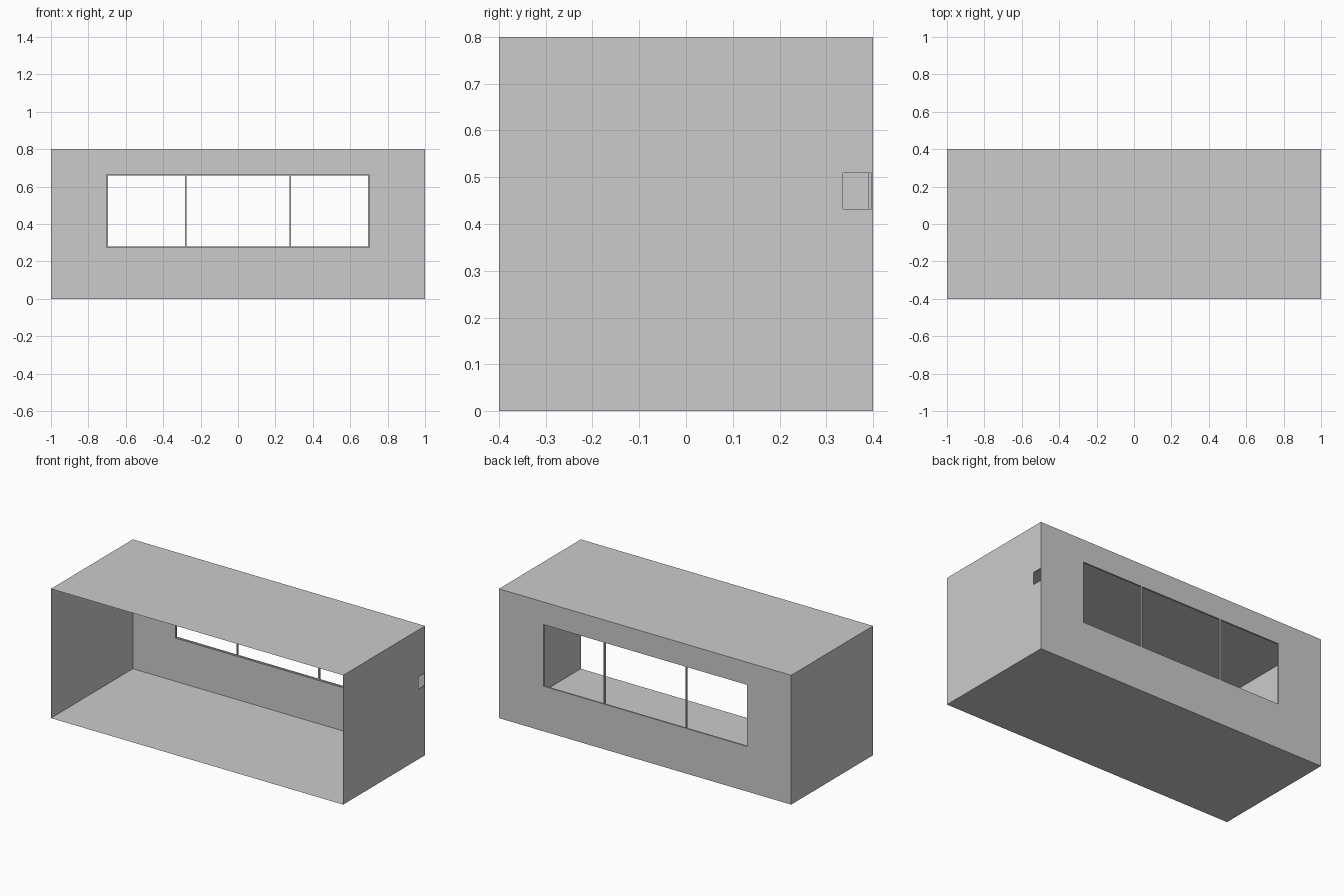
import bpy, bmesh

if "Cube" in bpy.data.objects:
    bpy.data.objects.remove(bpy.data.objects["Cube"])


def make_object(name, bm):
    bmesh.ops.remove_doubles(bm, verts=bm.verts, dist=1e-5)
    mesh = bpy.data.meshes.new(name)
    bm.to_mesh(mesh)
    bm.free()
    ob = bpy.data.objects.new(name, mesh)
    bpy.context.collection.objects.link(ob)
    return ob


def sheet(bm, pts):
    bm.faces.new([bm.verts.new(p) for p in pts])


def ring(bm, outer, inner, place):
    """Flat wall with a rectangular opening; rectangles are (u0, u1, v0, v1)."""
    def corners(r):
        return [(r[0], r[2]), (r[1], r[2]), (r[1], r[3]), (r[0], r[3])]
    o, i = corners(outer), corners(inner)
    for k in range(4):
        n = (k + 1) % 4
        sheet(bm, [place(*p) for p in (o[k], o[n], i[n], i[k])])


def box(bm, x0, x1, y0, y1, z0, z1):
    verts = bmesh.ops.create_cube(bm, size=1)["verts"]
    for v in verts:
        v.co.x = x0 if v.co.x < 0 else x1
        v.co.y = y0 if v.co.y < 0 else y1
        v.co.z = z0 if v.co.z < 0 else z1


X, Y, H = 1.0, 0.4, 0.8
WIN = (-0.704, 0.704, 0.271, 0.668)
HOLE = (0.336, 0.397, 0.432, 0.509)

# Room shell: thin sheets, open at the front
bm = bmesh.new()
sheet(bm, [(-X, -Y, 0), (-X, Y, 0), (X, Y, 0), (X, -Y, 0)])
sheet(bm, [(-X, -Y, H), (X, -Y, H), (X, Y, H), (-X, Y, H)])
sheet(bm, [(-X, -Y, 0), (-X, -Y, H), (-X, Y, H), (-X, Y, 0)])
ring(bm, (-X, X, 0, H), WIN, lambda u, v: (-u, Y, v))
ring(bm, (-Y, Y, 0, H), HOLE, lambda u, v: (X, u, v))
make_object("room_shell", bm)

# Window frame and two mullions
T, D = 0.008, 0.01
x0, x1, z0, z1 = WIN
bm = bmesh.new()
for z in (z0, z1 - T):
    box(bm, x0, x1, Y - D, Y, z, z + T)
for x in (x0, -0.28 - T / 2, 0.28 - T / 2, x1 - T):
    box(bm, x, x + T, Y - D, Y, z0 + T, z1 - T)
make_object("window_frame", bm)

# Shallow lining of the small side opening
bm = bmesh.new()
y0, y1, z0, z1 = HOLE
loop = [(y0, z0), (y1, z0), (y1, z1), (y0, z1)]
for k in range(4):
    (a, b), (c, d) = loop[k], loop[(k + 1) % 4]
    sheet(bm, [(X, a, b), (X, c, d), (X - 0.004, c, d), (X - 0.004, a, b)])
make_object("side_opening_lining", bm)
